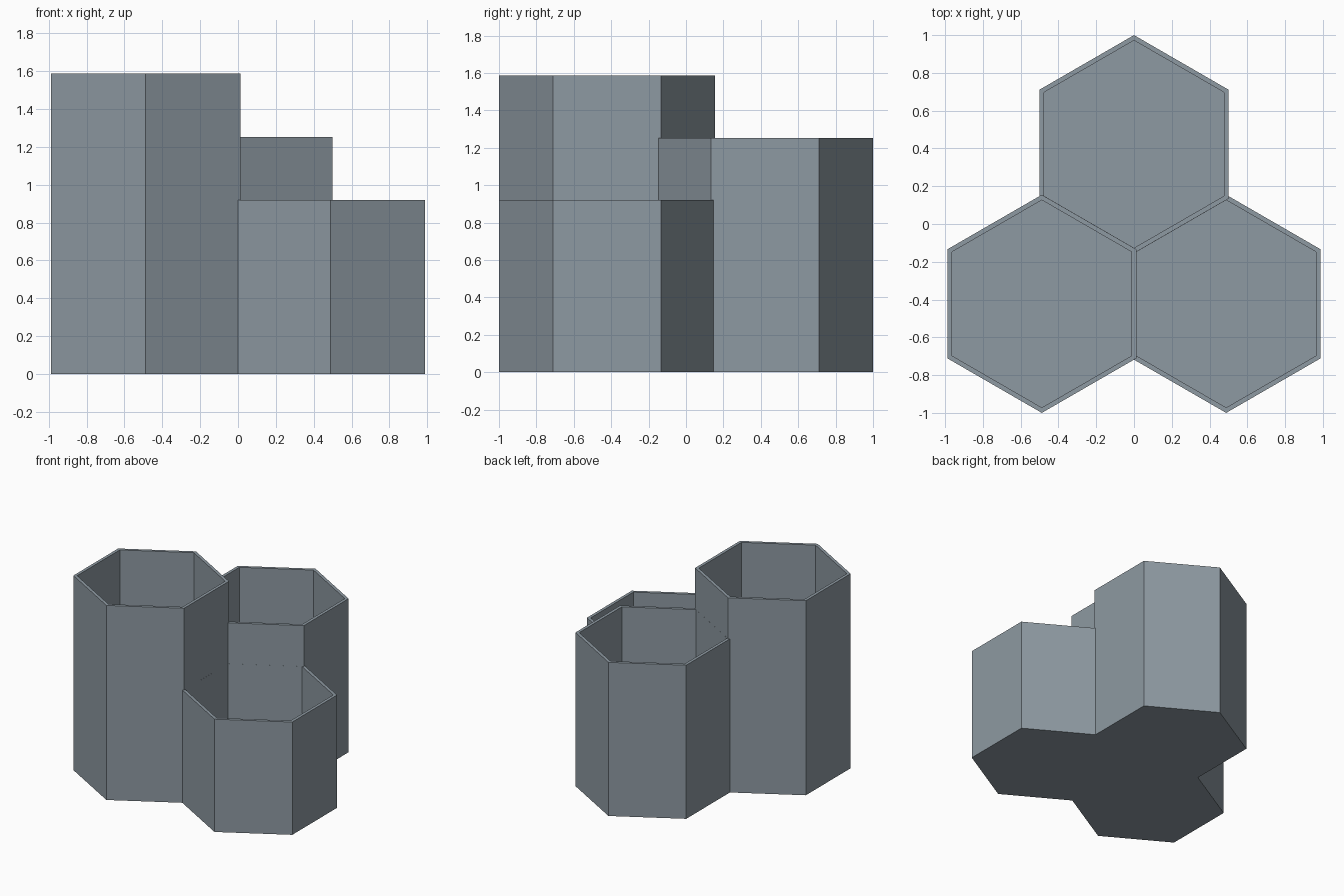
import bpy, bmesh, math

if "Cube" in bpy.data.objects:
    bpy.data.objects.remove(bpy.data.objects["Cube"])

APOTHEM = 0.5            # outer half width across flats
SPACING = 0.976          # neighbours share one wall thickness
WALL = 0.0244            # a hair over the shared strip so faces never coincide
FLOOR = 0.024
ROW = SPACING * math.sqrt(3) / 4

mat = bpy.data.materials.new("slate grey")
mat.diffuse_color = (0.27, 0.32, 0.36, 1)
mat.use_nodes = True
mat.node_tree.nodes["Principled BSDF"].inputs["Base Color"].default_value = mat.diffuse_color


def hex_ring(bm, apothem, z):
    """Six vertices of a hexagon with a corner pointing to +y."""
    r = apothem / math.cos(math.pi / 6)
    angles = [math.pi / 2 + i * math.pi / 3 for i in range(6)]
    return [bm.verts.new((r * math.cos(a), r * math.sin(a), z)) for a in angles]


def hex_cup(name, x, y, height):
    """Open hexagonal cup: outer wall, flat rim, inner wall and floor."""
    bm = bmesh.new()
    rings = [hex_ring(bm, APOTHEM, 0),
             hex_ring(bm, APOTHEM, height),
             hex_ring(bm, APOTHEM - WALL, height),
             hex_ring(bm, APOTHEM - WALL, FLOOR)]
    for a, b in zip(rings, rings[1:]):
        for i in range(6):
            j = (i + 1) % 6
            bm.faces.new((a[i], a[j], b[j], b[i]))
    bm.faces.new(rings[0][::-1])   # underside
    bm.faces.new(rings[-1])        # cup floor
    mesh = bpy.data.meshes.new(name)
    bm.to_mesh(mesh)
    bm.free()
    mesh.materials.append(mat)
    obj = bpy.data.objects.new(name, mesh)
    obj.location = (x, y, 0)
    bpy.context.collection.objects.link(obj)


# Three cups stepping down in height
hex_cup("tall_cup", -SPACING / 2, -ROW, 1.587)
hex_cup("middle_cup", 0, ROW, 1.253)
hex_cup("short_cup", SPACING / 2, -ROW, 0.92)
